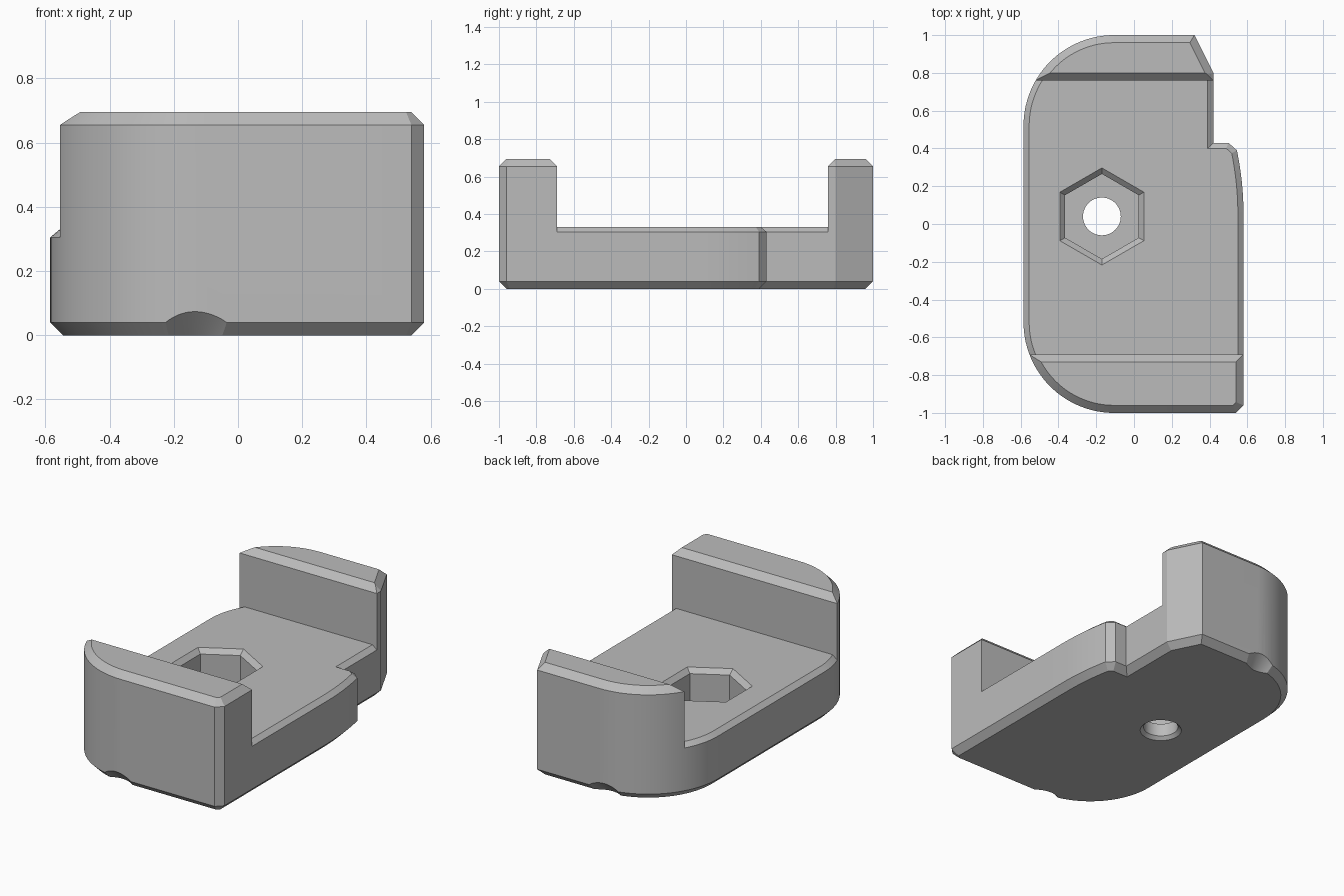
import bpy, bmesh
from math import sin, cos, pi, radians
from mathutils import Vector

cube = bpy.data.objects.get("Cube")
if cube:
    bpy.data.objects.remove(cube)

grey = bpy.data.materials.new("plain_grey")
grey.use_nodes = True
grey.diffuse_color = (0.5, 0.5, 0.5, 1)
grey.node_tree.nodes["Principled BSDF"].inputs["Base Color"].default_value = (0.5, 0.5, 0.5, 1)


def loft(name, rings):
    """Closed solid through rings of equal point count."""
    bm = bmesh.new()
    loops = [[bm.verts.new(p) for p in ring] for ring in rings]
    n = len(loops[0])
    for a, b in zip(loops, loops[1:]):
        for i in range(n):
            j = (i + 1) % n
            bm.faces.new((a[i], a[j], b[j], b[i]))
    bm.faces.new(loops[0][::-1])
    bm.faces.new(loops[-1])
    bmesh.ops.recalc_face_normals(bm, faces=bm.faces)
    mesh = bpy.data.meshes.new(name)
    bm.to_mesh(mesh)
    bm.free()
    mesh.materials.append(grey)
    obj = bpy.data.objects.new(name, mesh)
    bpy.context.collection.objects.link(obj)
    return obj


def subtract(target, cutter):
    bpy.context.view_layer.objects.active = target
    mod = target.modifiers.new("cut", 'BOOLEAN')
    mod.operation = 'DIFFERENCE'
    mod.solver = 'EXACT'
    mod.object = cutter
    bpy.ops.object.modifier_apply(modifier=mod.name)
    bpy.data.objects.remove(cutter)


def inset(points, d):
    """Mitred inward offset of a counter-clockwise outline."""
    result = []
    n = len(points)
    for i, p in enumerate(points):
        e1 = (p - points[i - 1]).normalized()
        e2 = (points[(i + 1) % n] - p).normalized()
        n1, n2 = Vector((-e1.y, e1.x)), Vector((-e2.y, e2.x))
        result.append(p + (n1 + n2) * d / (1 + n1.dot(n2)))
    return result


def level(d, z):
    return [(p.x, p.y, z) for p in inset(outline, d)]


def disc(x, y, z, r, sides, turn=0.0):
    return [(x + r * cos(turn + 2 * pi * i / sides),
             y + r * sin(turn + 2 * pi * i / sides), z) for i in range(sides)]


# Plan outline: clipped right corners, notch, two large rounded left corners
outline = [(0.54, -1), (0.58, -0.96)]
for i in range(7):
    t = i / 6
    outline.append((0.58 - 0.035 * t * t, 0.05 + 0.34 * t))
outline += [(0.50, 0.43), (0.42, 0.43), (0.42, 0.80), (0.32, 1)]
ARC, R = 28, 0.48
for side, start in ((1, pi / 2), (-1, pi)):
    for i in range(ARC + 1):
        a = start + pi / 2 * i / ARC
        outline.append((-0.105 + R * cos(a), side * 0.52 + R * sin(a)))
outline = [Vector(p) for p in outline]

# Full-height body with chamfered bottom and top rims
body = loft("clamp_body", [level(0.04, 0), level(0, 0.04),
                           level(0, 0.655), level(0.04, 0.695)])

# Slot between the end walls, flared at the top, leaving a chamfered deck
profile = [(-0.69, 0.29), (0.76, 0.29), (0.76, 0.655),
           (0.86, 0.755), (-0.79, 0.755), (-0.69, 0.655)]
slot = loft("slot_cutter", [[(x, y, z) for y, z in profile] for x in (-0.8, 0.8)])
deck = loft("deck_keeper", [level(-0.03, 0.28), level(0, 0.305), level(0.03, 0.33)])
subtract(slot, deck)
subtract(body, slot)

# Hexagonal nut pocket with chamfered rim, and countersunk through hole
CX, CY = -0.17, 0.04
subtract(body, loft("nut_pocket", [disc(CX, CY, z, r, 6, pi / 6) for z, r in
                                   ((0.10, 0.225), (0.302, 0.225), (0.33, 0.257), (0.358, 0.289))]))
subtract(body, loft("bolt_hole", [disc(CX, CY, z, r, 48) for z, r in
                                  ((-0.02, 0.14), (0.02, 0.10), (0.2, 0.10))]))

# Conical scoops under both ends
for side in (-1, 1):
    rings = []
    for y, r in ((1.1, 0.29), (0.82, 0.01)):
        rings.append([(x, side * y, z - 0.115) for x, z, _ in disc(-0.145, 0, 0, r, 96)])
    subtract(body, loft("end_scoop", rings))

bpy.ops.object.select_all(action='DESELECT')
body.select_set(True)
bpy.context.view_layer.objects.active = body
bpy.ops.object.shade_smooth_by_angle(angle=radians(15))
